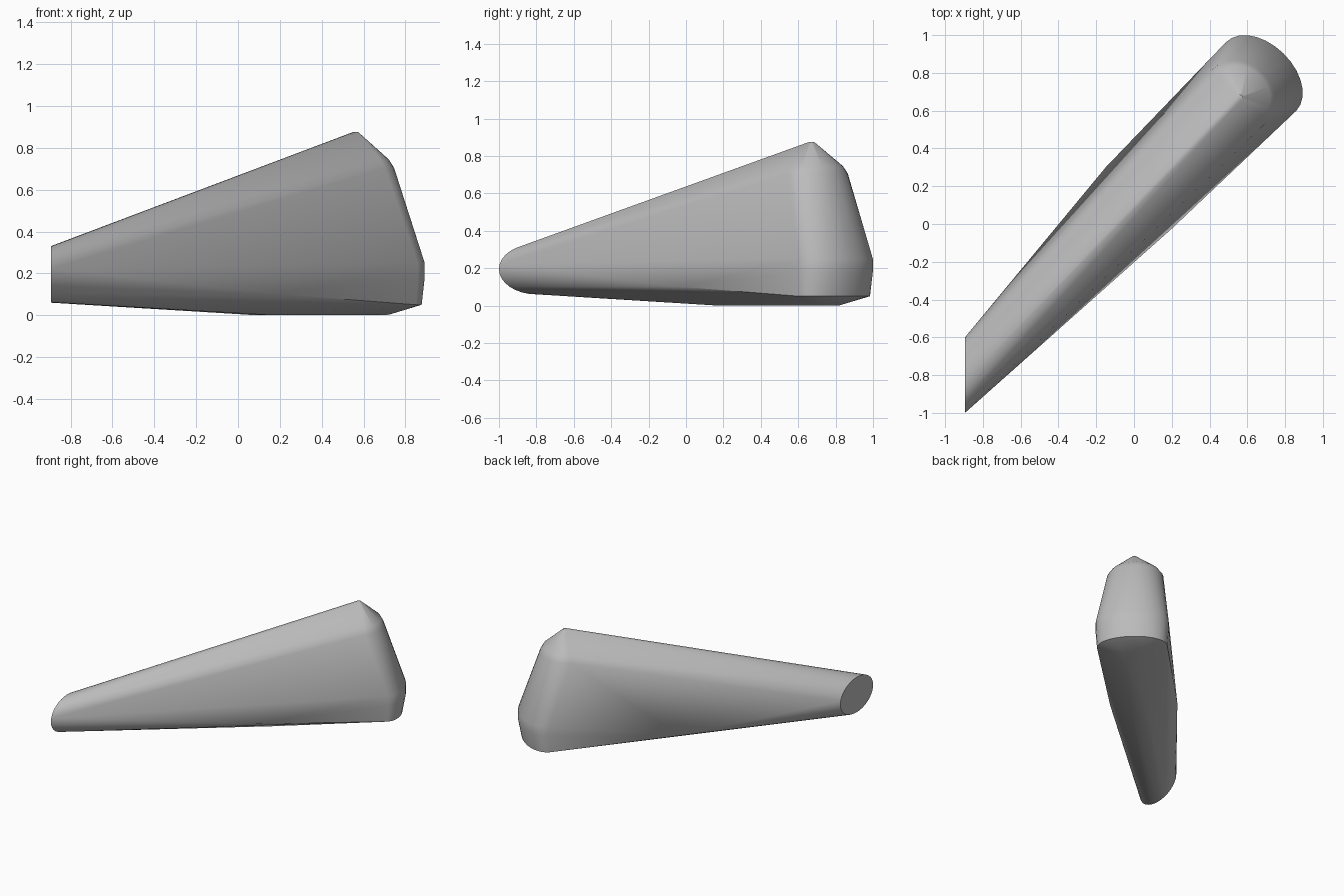
import bpy, bmesh
from math import sin, cos, pi, radians
from mathutils import Vector

cube = bpy.data.objects.get("Cube")
if cube:
    bpy.data.objects.remove(cube, do_unlink=True)

# Horizontal axes: along the body, and across it
ALONG = Vector((0.70, 0.714, 0))
ACROSS = Vector((0.714, -0.70, 0))


def half_round(centre, width, depth, steps=14):
    """Half ellipse bulging outward at the wide end."""
    return [Vector(centre) + ACROSS * width * cos(pi * i / steps)
            + ALONG * depth * sin(pi * i / steps) for i in range(steps + 1)]


def pair(centre, width):
    return [Vector(centre) + ACROSS * width * s for s in (-1, 1)]


# Narrow end: tube cut off flat
points = [Vector((-0.895, -0.80 + 0.20 * cos(2 * pi * i / 32),
                  0.195 + 0.135 * sin(2 * pi * i / 32))) for i in range(32)]

# Wide end: stacked half rounds from the tip down
points += half_round((0.56, 0.67, 0.875), 0.015, 0.015, 4)
points += half_round((0.56, 0.68, 0.745), 0.17, 0.15)
points += half_round((0.56, 0.68, 0.705), 0.20, 0.17)
points += half_round((0.673, 0.781, 0.25), 0.26, 0.17)
points += half_round((0.673, 0.781, 0.18), 0.26, 0.17)
points += half_round((0.673, 0.781, 0.05), 0.25, 0.145)

# Underside: flat keel strip and the side creases
points += pair((0.67, 0.775, 0), 0.06) + pair((0.13, 0.21, 0), 0.06)
points += [Vector((0.20, -0.025, 0.10)), Vector((-0.15, 0.30, 0.10))]

# Wrap the sections in one taut skin
bm = bmesh.new()
for p in points:
    bm.verts.new(p)
bmesh.ops.convex_hull(bm, input=bm.verts[:])
bmesh.ops.delete(bm, geom=[v for v in bm.verts if not v.link_faces], context='VERTS')
bmesh.ops.dissolve_limit(bm, angle_limit=radians(0.5), verts=bm.verts[:], edges=bm.edges[:])
bmesh.ops.recalc_face_normals(bm, faces=bm.faces[:])
mesh = bpy.data.meshes.new("tapered_body")
bm.to_mesh(mesh)
bm.free()

# Plain grey material
grey = bpy.data.materials.new("plain_grey")
grey.use_nodes = True
colour = (0.5, 0.5, 0.5, 1)
grey.diffuse_color = colour
grey.node_tree.nodes["Principled BSDF"].inputs["Base Color"].default_value = colour
mesh.materials.append(grey)

body = bpy.data.objects.new("tapered_body", mesh)
bpy.context.collection.objects.link(body)
bpy.ops.object.select_all(action='DESELECT')
body.select_set(True)
bpy.context.view_layer.objects.active = body
bpy.ops.object.shade_smooth_by_angle(angle=radians(38))
